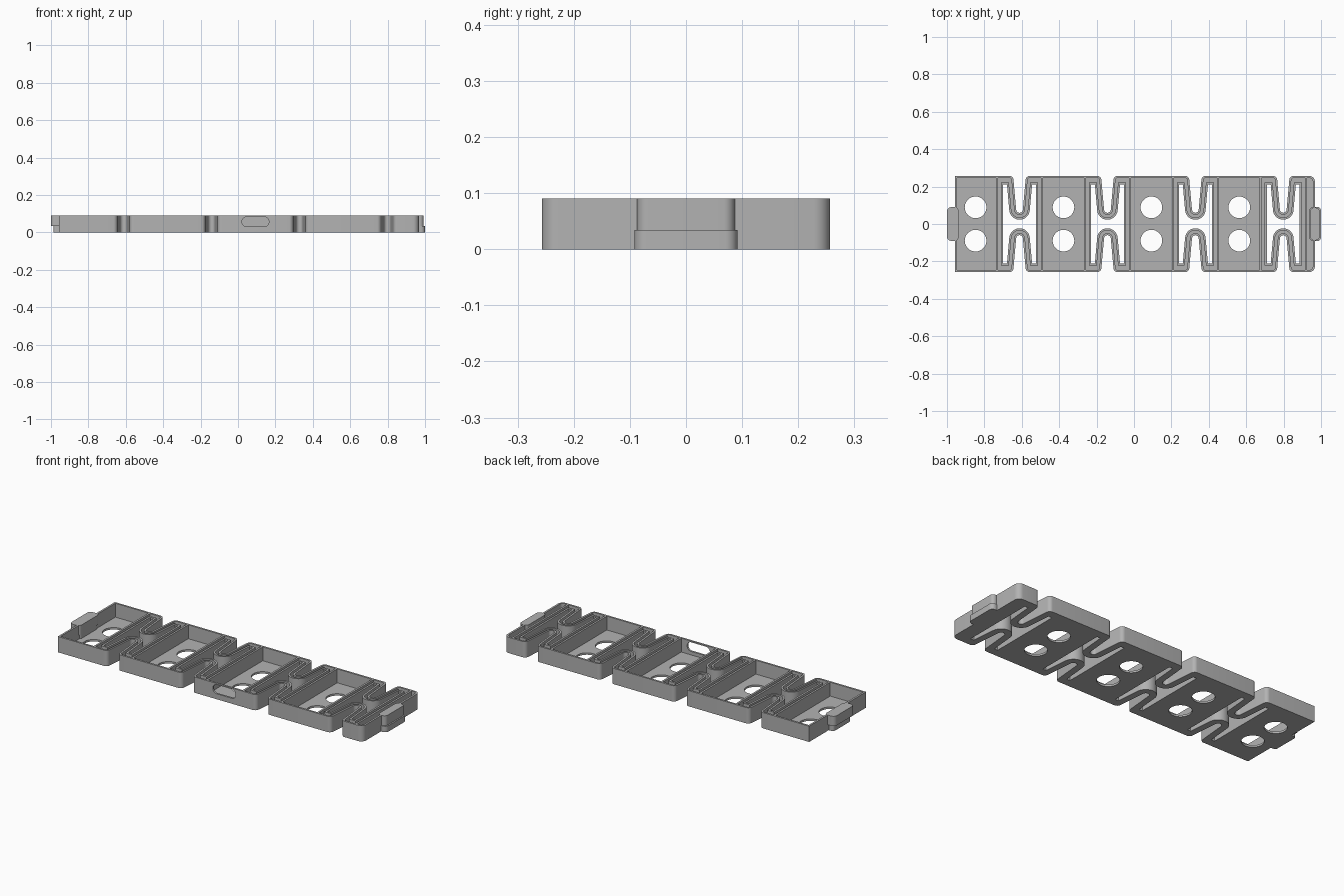
import bpy, bmesh
from math import sin, cos, tan, atan, pi
from mathutils import Matrix

if "Cube" in bpy.data.objects:
    bpy.data.objects.remove(bpy.data.objects["Cube"])

# Main dimensions
TOP, HALF_Y, WALL, FLOOR = 0.09, 0.257, 0.011, 0.011
LEFT, RIGHT = -0.957, 0.967
PITCH = 0.47
TRAYS = [-0.847 + PITCH * i for i in range(4)]
HINGES = [x + PITCH / 2 for x in TRAYS]
RIBBON = 0.037                    # width of the folded spring strip
TIP_R, TIP_Y, CORNER = 0.018, 0.078, 0.022
TAPER = atan(0.09)
HOLE_X, HOLE_Y = 0.088, 0.21      # half size of the opening in a hinge
SEP_IN, SEP_OUT = 0.115, 0.126    # separator wall, from hinge centre

grey = bpy.data.materials.new("plain grey")
grey.use_nodes = True
colour = (0.45, 0.45, 0.45, 1)
grey.diffuse_color = colour
grey.node_tree.nodes["Principled BSDF"].inputs["Base Color"].default_value = colour


def arc(x, y, r, a, b, n=8):
    return [(x + r * cos(a + (b - a) * i / n), y + r * sin(a + (b - a) * i / n))
            for i in range(n + 1)]


def mirror_x(pts):
    return [(-x, y) for x, y in reversed(pts)]


def mirror_y(pts):
    return [(x, -y) for x, y in reversed(pts)]


def shift(pts, dx):
    return [(x + dx, y) for x, y in pts]


def four_way(quarter):
    right = quarter + mirror_y(quarter)
    return right + [(-x, -y) for x, y in quarter] + mirror_x(quarter)


def rounded(x0, x1, y0, y1, r):
    return (arc(x1 - r, y1 - r, r, pi / 2, 0) + arc(x1 - r, y0 + r, r, 0, -pi / 2)
            + arc(x0 + r, y0 + r, r, -pi / 2, -pi) + arc(x0 + r, y1 - r, r, pi, pi / 2))


def rect(x0, x1, y0, y1):
    return [(x0, y0), (x1, y0), (x1, y1), (x0, y1)]


def tip(d):
    """Right half of the rounded notch tip, offset outward by d."""
    return arc(0, TIP_Y, TIP_R + d, -pi / 2 + 0.08, -TAPER, 10)


def notch_half(d):
    """Right half of a notch, from its tip to the long edge."""
    cx = (TIP_R + CORNER) / cos(TAPER) + (HALF_Y - CORNER - TIP_Y) * tan(TAPER)
    return tip(d) + arc(cx, HALF_Y - CORNER, CORNER - d, pi - TAPER, pi / 2)


def hinge_hole(e):
    """Opening in a hinge, enlarged by e."""
    d, y = RIBBON - e, HOLE_Y + e
    x = (TIP_R + d) / cos(TAPER) + (y - TIP_Y) * tan(TAPER)
    return four_way(tip(d) + [(x, y), (HOLE_X + e, y)])


def prism(name, loops, z0, z1):
    """Extrude nested outlines; inner loops become holes."""
    cu = bpy.data.curves.new(name, 'CURVE')
    cu.dimensions, cu.fill_mode = '2D', 'BOTH'
    cu.extrude = (z1 - z0) / 2
    for pts in loops:
        sp = cu.splines.new('POLY')
        sp.points.add(len(pts) - 1)
        for p, (x, y) in zip(sp.points, pts):
            p.co = (x, y, 0, 1)
        sp.use_cyclic_u = True
    tmp = bpy.data.objects.new(name, cu)
    bpy.context.collection.objects.link(tmp)
    deps = bpy.context.evaluated_depsgraph_get()
    me = bpy.data.meshes.new_from_object(tmp.evaluated_get(deps))
    bpy.data.objects.remove(tmp)
    bm = bmesh.new()
    bm.from_mesh(me)
    bmesh.ops.remove_doubles(bm, verts=bm.verts, dist=1e-5)
    bmesh.ops.recalc_face_normals(bm, faces=bm.faces)
    bmesh.ops.translate(bm, verts=bm.verts, vec=(0, 0, (z0 + z1) / 2))
    bm.to_mesh(me)
    bm.free()
    me.materials.clear()
    me.materials.append(grey)
    ob = bpy.data.objects.new(name, me)
    bpy.context.collection.objects.link(ob)
    return ob


def cut(target, cutter):
    cutter.hide_render = True
    mod = target.modifiers.new("cut", 'BOOLEAN')
    mod.operation, mod.solver, mod.object = 'DIFFERENCE', 'EXACT', cutter
    bpy.context.view_layer.objects.active = target
    bpy.ops.object.modifier_apply(modifier=mod.name)
    bpy.data.objects.remove(cutter)


# Body outline: long edges with notches, square left end, rounded right end
edge = [(LEFT, HALF_Y)]
for c in HINGES:
    half = notch_half(0)
    edge += shift(mirror_x(half) + half, c)
edge += arc(RIGHT - 0.03, HALF_Y - 0.03, 0.03, pi / 2, 0)
outline = edge + mirror_y(edge)
body = prism("tray_chain_body", [outline] + [shift(hinge_hole(0), c) for c in HINGES], 0, TOP)

# Pockets: four trays, four folded hinge channels, one end channel
inner = HALF_Y - WALL
pockets = []
for i, x in enumerate(TRAYS):
    x0 = HINGES[i - 1] + SEP_OUT if i else LEFT + WALL
    pockets.append(rect(x0, HINGES[i] - SEP_OUT, -inner, inner))
for c in HINGES:
    pockets.append(shift(four_way(notch_half(WALL) + [(SEP_IN, inner)]), c))
    pockets.append(shift(hinge_hole(WALL), c))
end_x = HINGES[-1] + SEP_OUT
end_edge = [(end_x, inner)] + arc(RIGHT - 0.03, HALF_Y - 0.03, 0.03 - WALL, pi / 2, 0)
pockets.append(end_edge + mirror_y(end_edge))
cut(body, prism("pocket_cutter", pockets, FLOOR, TOP + 0.05))

# Round holes through the tray floors
drills = [arc(x, y, 0.058, 0, 2 * pi * 31 / 32, 31) for x in TRAYS for y in (-0.089, 0.089)]
cut(body, prism("drill_cutter", drills, -0.05, FLOOR + 0.01))

# Long slot in the front wall of the third tray
slot = prism("slot_cutter", [rounded(-0.072, 0.072, -0.026, 0.026, 0.0255)], -0.02, 0.02)
slot.data.transform(Matrix.Translation((TRAYS[2], -HALF_Y + 0.005, 0.057))
                    @ Matrix.Rotation(pi / 2, 4, 'X'))
cut(body, slot)

# End clips: overhanging lip at one end, stepped foot at the other
parts = [
    body,
    prism("right_clip_lip", [rounded(-1.0, -0.937, -0.09, 0.09, 0.022)], 0.035, TOP),
    prism("right_clip_stem", [rounded(-0.987, -0.94, -0.08, 0.08, 0.015)], 0, 0.035),
    prism("left_clip_foot", [rounded(0.937, 1.0, -0.092, 0.092, 0.022)], 0, 0.034),
    prism("left_clip_block", [rounded(0.942, 0.992, -0.087, 0.087, 0.02)], 0.034, TOP),
]

bpy.ops.object.select_all(action='DESELECT')
for ob in parts:
    ob.select_set(True)
bpy.context.view_layer.objects.active = body
bpy.ops.object.shade_smooth_by_angle(angle=0.6)
